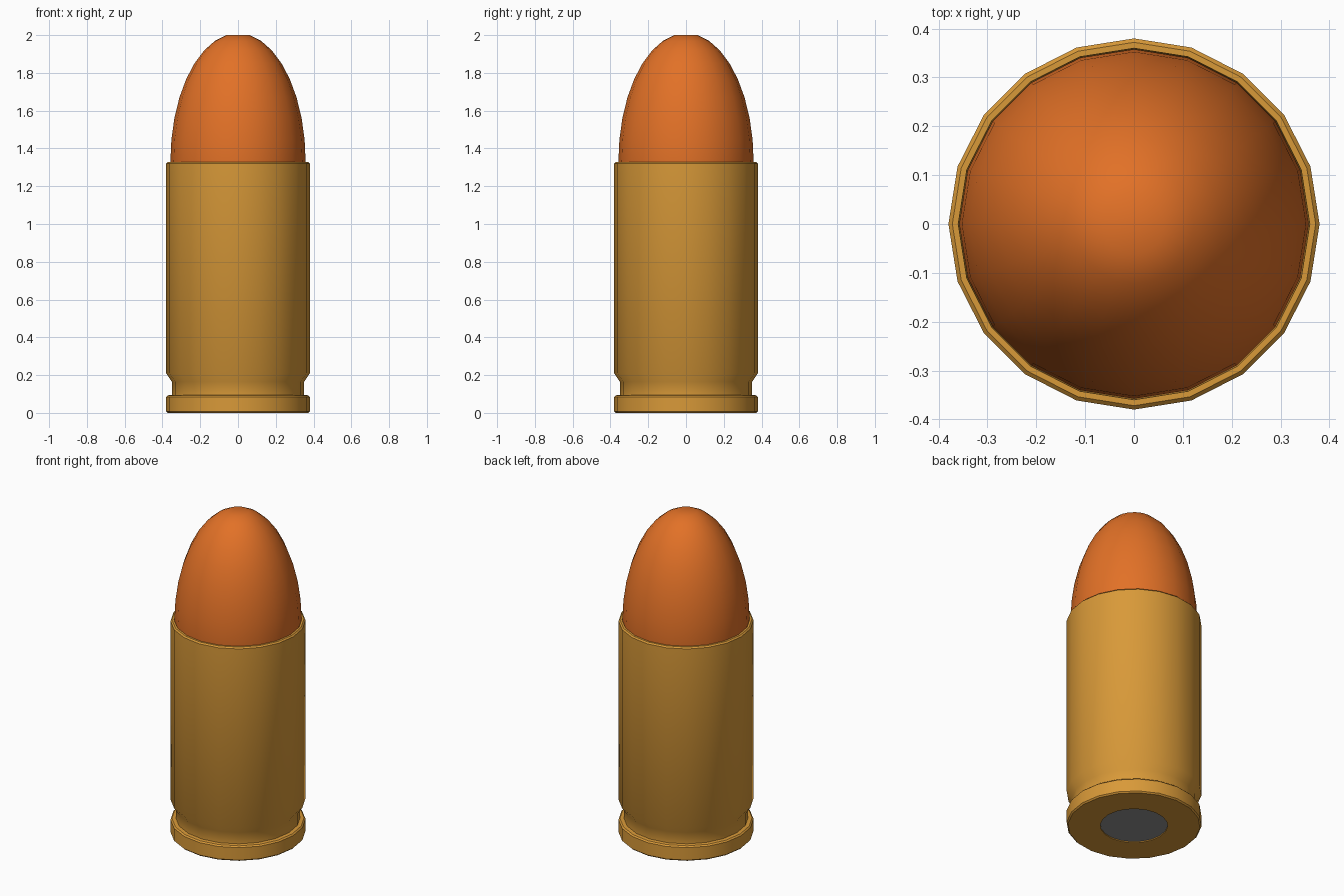
import bpy, math

if "Cube" in bpy.data.objects:
    bpy.data.objects.remove(bpy.data.objects["Cube"])

SIDES = 20

def material(name, rgb):
    m = bpy.data.materials.new(name)
    m.diffuse_color = (*rgb, 1)
    m.use_nodes = True
    m.node_tree.nodes["Principled BSDF"].inputs["Base Color"].default_value = m.diffuse_color
    return m

def lathe(name, profile, mat, angle=30):
    """Spin (radius, z) points around z; radius 0 makes a single pole vertex."""
    verts, rings, faces = [], [], []
    for r, z in profile:
        n = 1 if r == 0 else SIDES
        rings.append(list(range(len(verts), len(verts) + n)))
        for i in range(n):
            a = 2 * math.pi * i / SIDES
            verts.append((r * math.cos(a), r * math.sin(a), z))
    for a, b in zip(rings, rings[1:]):
        for i in range(SIDES):
            j = (i + 1) % SIDES
            if len(a) == 1:
                faces.append((a[0], b[j], b[i]))
            elif len(b) == 1:
                faces.append((a[i], a[j], b[0]))
            else:
                faces.append((a[i], a[j], b[j], b[i]))
    me = bpy.data.meshes.new(name)
    me.from_pydata(verts, [], faces)
    me.materials.append(mat)
    ob = bpy.data.objects.new(name, me)
    bpy.context.collection.objects.link(ob)
    bpy.context.view_layer.objects.active = ob
    ob.select_set(True)
    bpy.ops.object.shade_smooth_by_angle(angle=math.radians(angle))
    ob.select_set(False)
    return ob

brass = material("brass", (0.69, 0.32, 0.04))
copper = material("copper orange", (0.76, 0.165, 0.02))
steel = material("grey steel", (0.28, 0.28, 0.28))

# Case: primer pocket, rim, groove, body and mouth
lathe("case", [(0.19, 0.012), (0.19, 0.0), (0.372, 0.0), (0.38, 0.008),
               (0.38, 0.085), (0.372, 0.093), (0.35, 0.095), (0.35, 0.165),
               (0.38, 0.21), (0.38, 1.32), (0.372, 1.328), (0.36, 1.328),
               (0.358, 1.30)], brass, 40)

# Rounded tip on an elliptical profile with a small flat end
steps = 9
tip = [(0.355, 1.29), (0.358, 1.33)]
for k in range(1, steps):
    t = math.radians(80) * k / (steps - 1)
    tip.append((0.358 * math.cos(t), 1.33 + 0.67 * math.sin(t) / math.sin(math.radians(80))))
lathe("tip", tip + [(0, 2.0)], copper, 45)

# Primer disc in the base
lathe("primer", [(0, 0.006), (0.19, 0.006), (0.19, 0.012)], steel)
